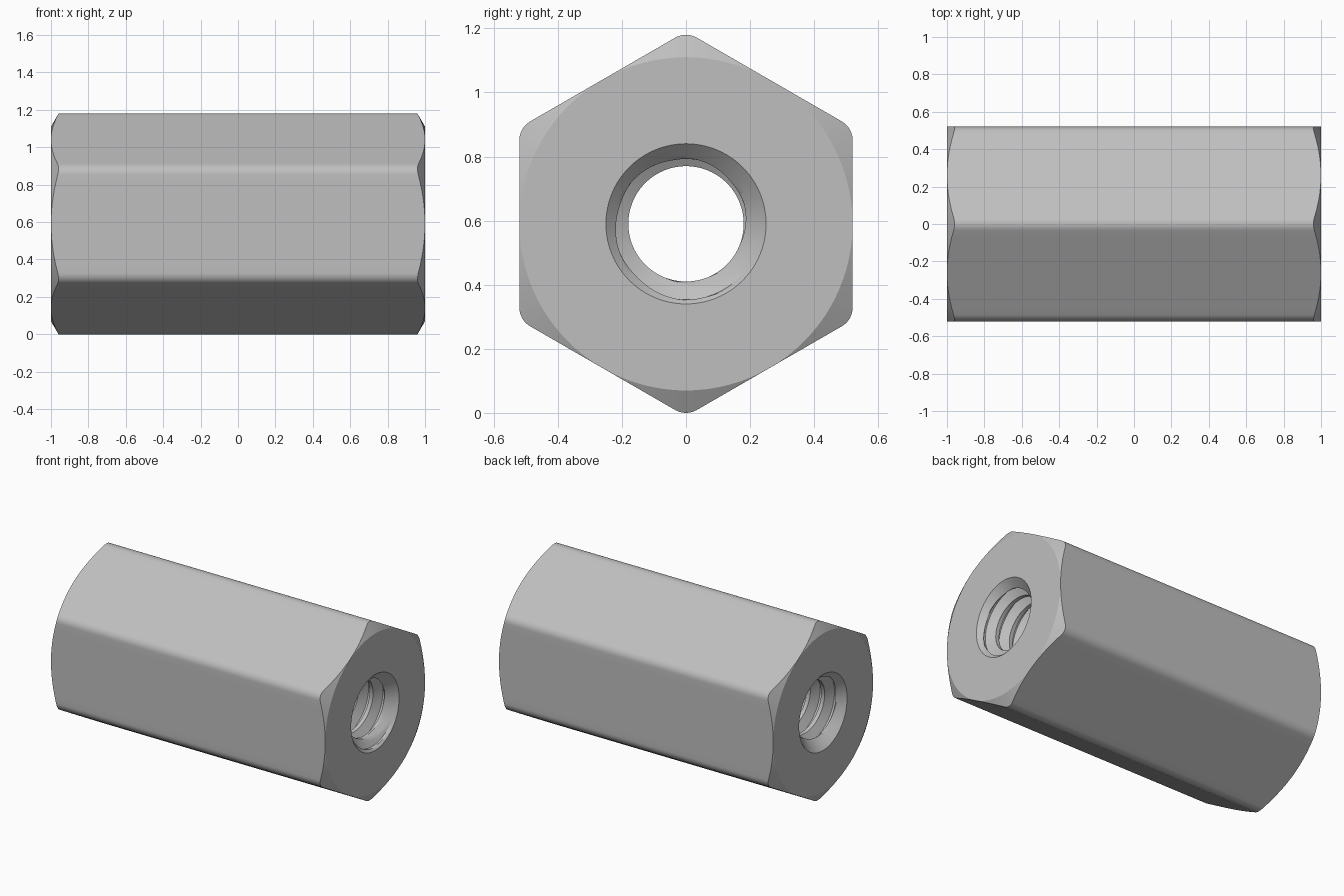
import bpy, bmesh
from math import pi, sin, cos, tan, sqrt, radians, atan2

cube = bpy.data.objects.get("Cube")
if cube:
    bpy.data.objects.remove(cube, do_unlink=True)

# Main dimensions (axis of the part runs along x)
HALF = 1.0            # half length
FLAT = 0.52           # centre to flat
FILLET = 0.067        # rounding of the long edges
MID_Z = 0.59          # height of the axis
MOUTH, BORE = 0.25, 0.18
PITCH = 0.104
FLANK = PITCH * 5 / 16
DEPTH = FLANK / tan(radians(30))
GROOVE = 0.975        # groove position at the lowest point of the mouth

metal = bpy.data.materials.new("plain grey metal")
metal.use_nodes = True
GREY = (0.52, 0.52, 0.52, 1)
metal.diffuse_color = GREY
metal.node_tree.nodes["Principled BSDF"].inputs["Base Color"].default_value = GREY

# Angles around the axis: flat centres at multiples of 60 degrees
corner = (FLAT - FILLET) / cos(pi / 6)       # distance to the fillet centre
edge = atan2(corner / 2, FLAT)               # where a flat meets its fillet
angles = []
for side in range(6):
    base = side * pi / 3
    angles += [base - edge + 2 * edge * i / 14 for i in range(14)]
    angles += [base + edge + (pi / 3 - 2 * edge) * i / 6 for i in range(6)]
angles.append(angles[0] + 2 * pi)


def hex_radius(a):
    """Radius of the rounded hexagon at angle a."""
    off = (a + pi / 6) % (pi / 3) - pi / 6
    if abs(off) <= edge + 1e-6:
        return FLAT / cos(off)
    phi = pi / 6 - abs(off)
    return corner * cos(phi) + sqrt(FILLET ** 2 - (corner * sin(phi)) ** 2)


# One pitch of the thread: (offset along the axis, radius), from a groove centre
root = PITCH / 16
crest = PITCH / 8
thread = [(-root, BORE + DEPTH)]
thread += [(root + FLANK * i / 5, BORE + DEPTH * (1 - i / 5)) for i in range(6)]
thread += [(PITCH / 2, BORE)]
thread += [(PITCH / 2 + crest + FLANK * i / 5, BORE + DEPTH * i / 5) for i in range(5)]


def section(a):
    """Closed half-section of the part at angle a, as (x, radius) points."""
    outer = hex_radius(a)
    shoulder = HALF - (outer - FLAT) * tan(pi / 6)
    pts = [(HALF, MOUTH), (HALF, FLAT), (shoulder, outer),
           (-shoulder, outer), (-HALF, FLAT), (-HALF, MOUTH)]
    start = GROOVE + PITCH * (a + pi / 2) / (2 * pi)
    for turn in range(-22, 4):
        for off, r in thread:
            x = max(-HALF, min(HALF, start + turn * PITCH + off))
            cone = MOUTH - (HALF - abs(x))
            pts.append((x, max(r, cone)))
    return pts


# Sweep the section around the axis
bm = bmesh.new()
rings = []
for a in angles:
    rings.append([bm.verts.new((x, r * cos(a), MID_Z + r * sin(a)))
                  for x, r in section(a)])
for near, far in zip(rings, rings[1:]):
    for i in range(len(near)):
        j = (i + 1) % len(near)
        bm.faces.new((near[i], near[j], far[j], far[i]))
bmesh.ops.remove_doubles(bm, verts=bm.verts, dist=1e-5)
bmesh.ops.dissolve_degenerate(bm, edges=bm.edges, dist=1e-6)
bmesh.ops.recalc_face_normals(bm, faces=bm.faces)

mesh = bpy.data.meshes.new("threaded_hex_spacer")
bm.to_mesh(mesh)
bm.free()
mesh.materials.append(metal)
spacer = bpy.data.objects.new("threaded_hex_spacer", mesh)
bpy.context.collection.objects.link(spacer)

# Smooth fillets and bore, crisp edges elsewhere
bpy.ops.object.select_all(action='DESELECT')
spacer.select_set(True)
bpy.context.view_layer.objects.active = spacer
bpy.ops.object.shade_smooth_by_angle(angle=radians(20))
